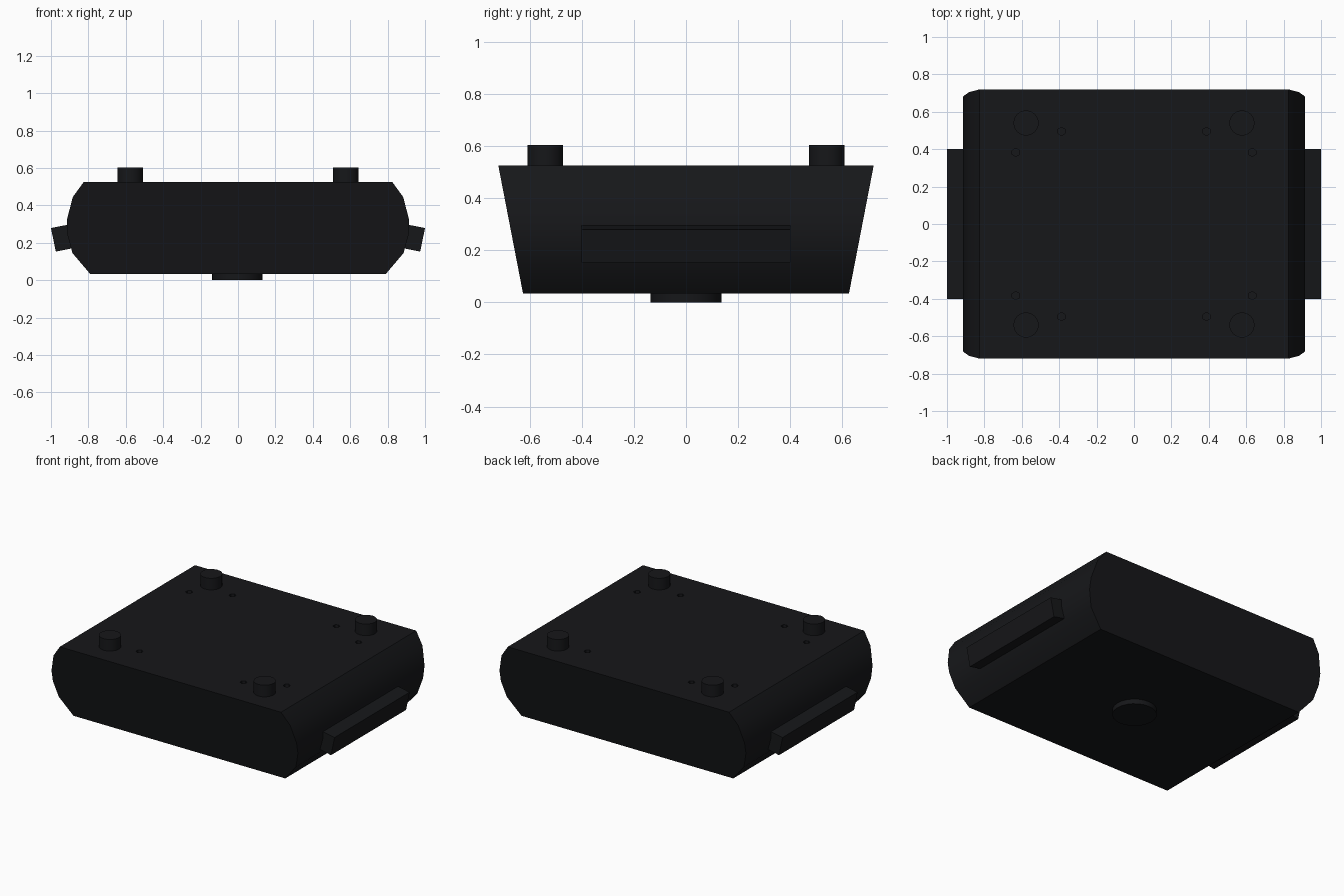
import bpy, bmesh, math
from mathutils import Matrix, Vector

if "Cube" in bpy.data.objects:
    bpy.data.objects.remove(bpy.data.objects["Cube"])

black = bpy.data.materials.new("black_plastic")
black.diffuse_color = (0.008, 0.0085, 0.01, 1)
black.use_nodes = True
black.node_tree.nodes["Principled BSDF"].inputs["Base Color"].default_value = black.diffuse_color

def finish(name, bm, smooth=False):
    bmesh.ops.recalc_face_normals(bm, faces=bm.faces)
    me = bpy.data.meshes.new(name)
    bm.to_mesh(me)
    bm.free()
    ob = bpy.data.objects.new(name, me)
    bpy.context.collection.objects.link(ob)
    me.materials.append(black)
    if smooth:
        bpy.context.view_layer.objects.active = ob
        ob.select_set(True)
        bpy.ops.object.shade_smooth_by_angle(angle=math.radians(35))
        ob.select_set(False)
    return ob

def cylinder(bm, x, y, z0, z1, r, sides):
    bmesh.ops.create_cone(bm, cap_ends=True, segments=sides, radius1=r, radius2=r,
                          depth=z1 - z0, matrix=Matrix.Translation((x, y, (z0 + z1) / 2)))

# Casing: rounded-side profile, end faces leaning outwards towards the top
half = [(0.825, 0.525), (0.883, 0.445), (0.914, 0.327), (0.914, 0.25),
        (0.885, 0.145), (0.79, 0.033)]
profile = half + [(-x, z) for x, z in reversed(half)]
bm = bmesh.new()
depth = lambda z: 0.625 + 0.095 * (z - 0.033) / 0.492
front = [bm.verts.new((x, -depth(z), z)) for x, z in profile]
back = [bm.verts.new((x, depth(z), z)) for x, z in profile]
bm.faces.new(front)
bm.faces.new(back)
n = len(profile)
for i in range(n):
    j = (i + 1) % n
    bm.faces.new((front[i], front[j], back[j], back[i]))
casing = finish("casing", bm, True)

# Screw holes sunk into the top
bm = bmesh.new()
for sx in (-1, 1):
    for sy in (-1, 1):
        for x, y in ((0.388, 0.495), (0.632, 0.383)):
            cylinder(bm, sx * x, sy * y, 0.495, 0.56, 0.022, 6)
cutter = finish("screw_hole_cutter", bm)
cutter.hide_render = True
cutter.hide_set(True)
mod = casing.modifiers.new("screw_holes", 'BOOLEAN')
mod.operation = 'DIFFERENCE'
mod.solver = 'EXACT'
mod.object = cutter

# Four posts on the top
for sx, side in ((-1, "left"), (1, "right")):
    for sy, end in ((-1, "front"), (1, "back")):
        bm = bmesh.new()
        cylinder(bm, sx * 0.577, sy * 0.54, 0.515, 0.603, 0.068, 16)
        finish(f"{end}_{side}_post", bm, True)

# Tilted grip bar on each side
for s, side in ((-1, "left"), (1, "right")):
    bm = bmesh.new()
    bar = [(0.86, 0.306), (1.0, 0.279), (0.974, 0.153), (0.86, 0.176)]
    a = [bm.verts.new((s * x, -0.4, z)) for x, z in bar]
    f = bm.faces.new(a)
    ext = bmesh.ops.extrude_face_region(bm, geom=[f])["geom"]
    bmesh.ops.translate(bm, vec=Vector((0, 0.8, 0)),
                        verts=[v for v in ext if isinstance(v, bmesh.types.BMVert)])
    if len(bm.faces) == 5:
        bm.faces.new(a)
    finish(f"{side}_grip_bar", bm)

# Round button underneath
bm = bmesh.new()
cylinder(bm, -0.004, 0, 0, 0.045, 0.136, 24)
finish("bottom_button", bm, True)
